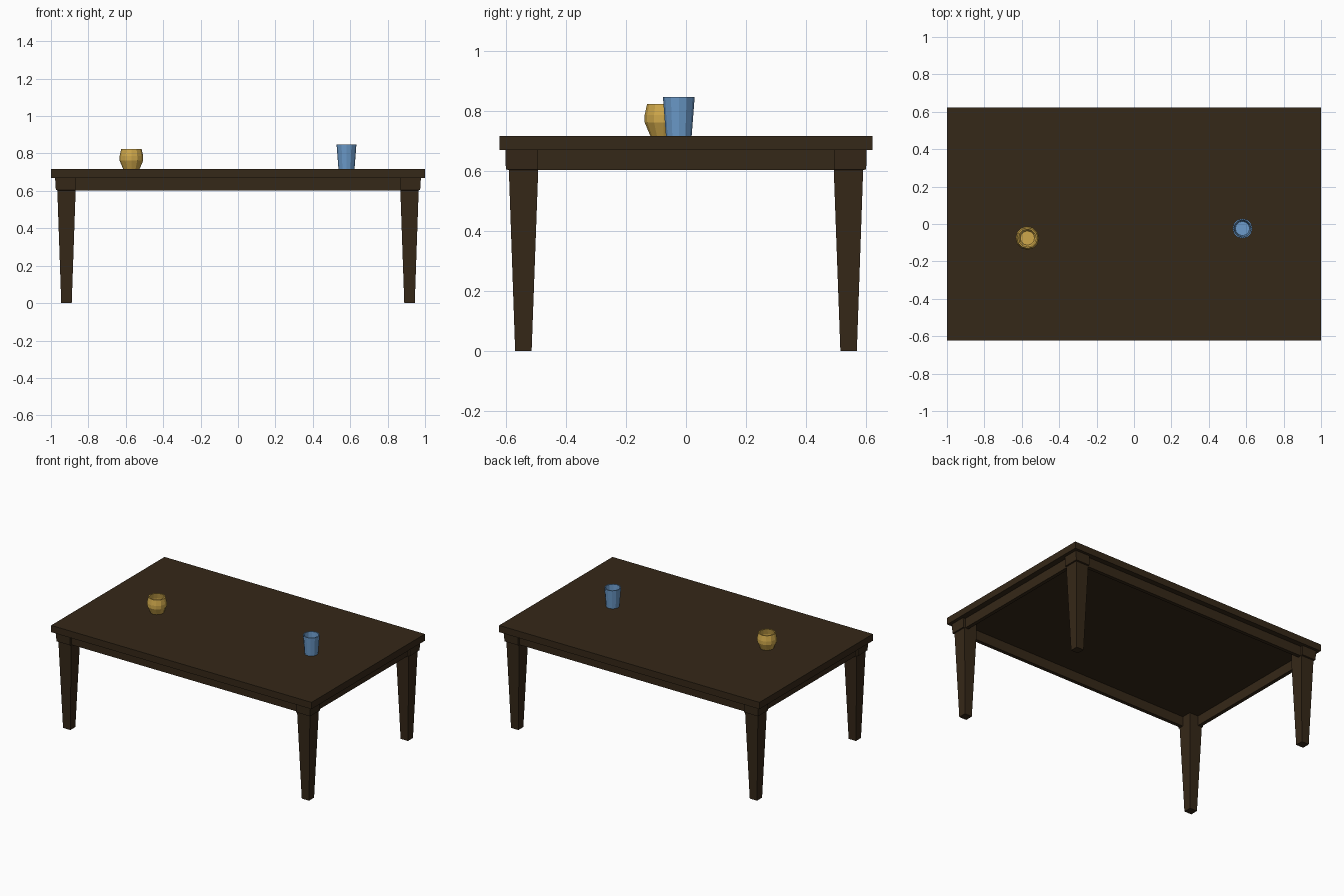
import bpy, bmesh, math

if "Cube" in bpy.data.objects:
    bpy.data.objects.remove(bpy.data.objects["Cube"])


def material(name, color):
    m = bpy.data.materials.new(name)
    m.diffuse_color = (*color, 1)
    m.use_nodes = True
    m.node_tree.nodes["Principled BSDF"].inputs["Base Color"].default_value = m.diffuse_color
    return m


WOOD = material("dark_wood", (0.036, 0.021, 0.009))
BLUE = material("blue_glaze", (0.15, 0.33, 0.60))
YELLOW = material("yellow_glaze", (0.62, 0.39, 0.07))


def finish(name, bm, mat):
    bmesh.ops.recalc_face_normals(bm, faces=bm.faces)
    me = bpy.data.meshes.new(name)
    bm.to_mesh(me)
    bm.free()
    me.materials.append(mat)
    ob = bpy.data.objects.new(name, me)
    bpy.context.collection.objects.link(ob)
    return ob


def loft(name, sections, mat):
    """Rectangular sections (x0, x1, y0, y1, z) joined into a closed solid."""
    bm = bmesh.new()
    rings = [[bm.verts.new(p) for p in ((x0, y0, z), (x1, y0, z), (x1, y1, z), (x0, y1, z))]
             for x0, x1, y0, y1, z in sections]
    for a, b in zip(rings, rings[1:]):
        for i in range(4):
            j = (i + 1) % 4
            bm.faces.new((a[i], a[j], b[j], b[i]))
    bm.faces.new(rings[0])
    bm.faces.new(rings[-1])
    return finish(name, bm, mat)


def vessel(name, x, y, profile, mat, sides=12):
    """Lathe an (r, z) profile, capped at both ends: outer base and inner floor."""
    bm = bmesh.new()
    rings = [[bm.verts.new((x + r * math.cos(math.tau * i / sides),
                            y + r * math.sin(math.tau * i / sides), z))
              for i in range(sides)] for r, z in profile]
    for a, b in zip(rings, rings[1:]):
        for i in range(sides):
            j = (i + 1) % sides
            bm.faces.new((a[i], a[j], b[j], b[i]))
    bm.faces.new(rings[0])
    bm.faces.new(rings[-1])
    return finish(name, bm, mat)


TOP, SLAB, APRON = 0.717, 0.67, 0.603

# table top
loft("table_top", [(-1, 1, -0.622, 0.622, SLAB), (-1, 1, -0.622, 0.622, TOP)], WOOD)

# tapered legs, each with a slightly wider block under the top
for sx, side in ((-1, "left"), (1, "right")):
    for sy, end in ((-1, "front"), (1, "back")):
        def sec(inner_x, outer_x, inner_y, outer_y, z):
            return (sx * inner_x, sx * outer_x, sy * inner_y, sy * outer_y, z)
        loft(f"{end}_{side}_leg", [
            sec(0.889, 0.945, 0.515, 0.570, 0),
            sec(0.868, 0.966, 0.493, 0.591, APRON),
            sec(0.868, 0.974, 0.493, 0.601, APRON + 0.002),
            sec(0.868, 0.978, 0.493, 0.603, SLAB)], WOOD)

# apron rails between the legs
for s, end in ((-1, "front"), (1, "back")):
    loft(f"{end}_apron", [(-0.87, 0.87, s * 0.56, s * 0.585, z) for z in (APRON, SLAB)], WOOD)
for s, side in ((-1, "left"), (1, "right")):
    loft(f"{side}_apron", [(s * 0.935, s * 0.96, -0.495, 0.495, z) for z in (APRON, SLAB)], WOOD)

# blue tumbler
vessel("blue_cup", 0.58, -0.024, [
    (0.043, TOP), (0.053, 0.847), (0.046, 0.847), (0.038, TOP + 0.012)], BLUE)

# yellow rounded pot
vessel("yellow_pot", -0.57, -0.075, [
    (0.044, TOP), (0.063, 0.762), (0.063, 0.786), (0.055, 0.823),
    (0.047, 0.823), (0.055, 0.786), (0.055, 0.762), (0.038, TOP + 0.012)], YELLOW)
